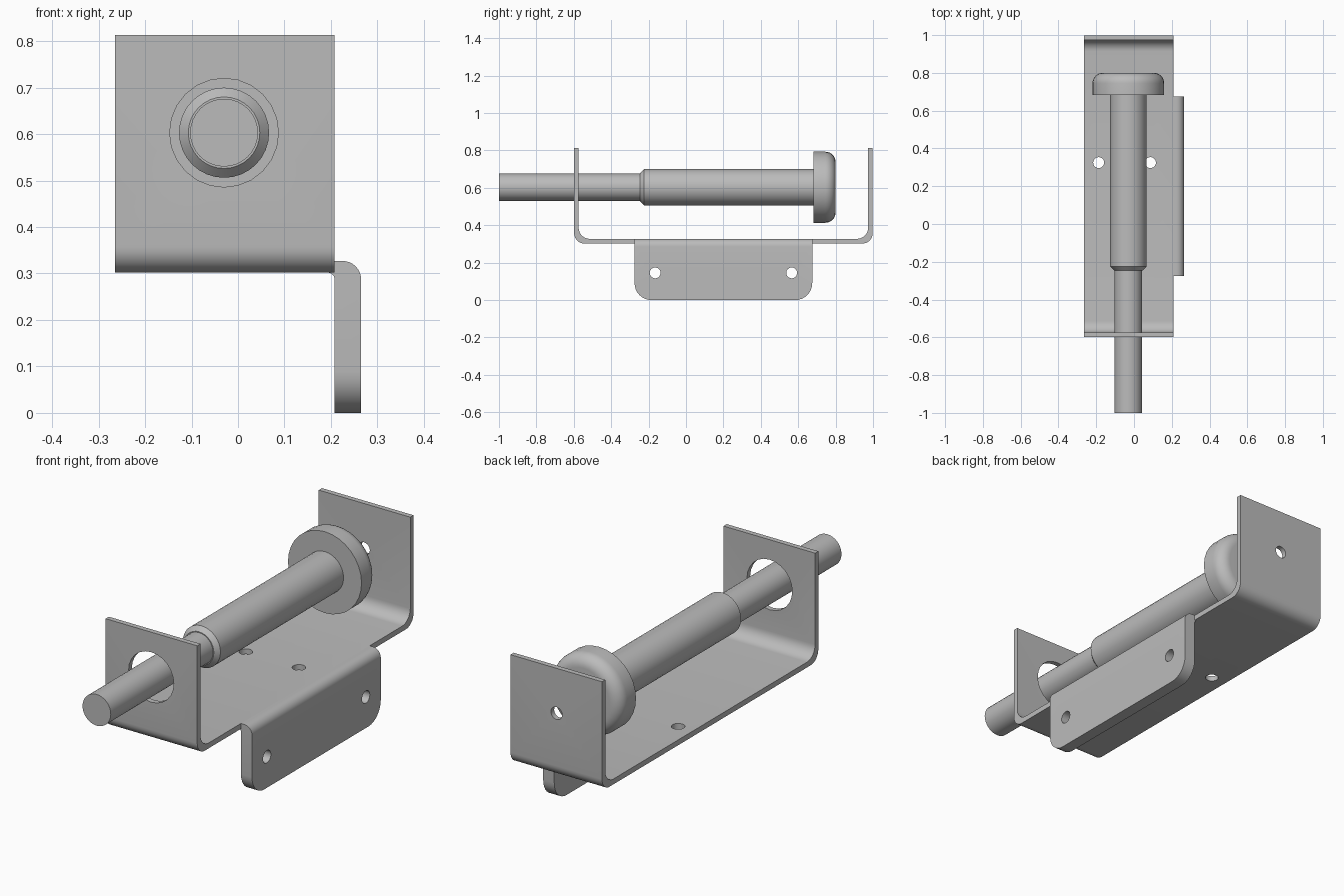
import bpy, bmesh, math
from mathutils import Vector, Matrix

cube = bpy.data.objects.get("Cube")
if cube:
    bpy.data.objects.remove(cube, do_unlink=True)

steel = bpy.data.materials.new("grey_steel")
steel.use_nodes = True
grey = (0.5, 0.5, 0.5, 1)
steel.diffuse_color = grey
steel.node_tree.nodes["Principled BSDF"].inputs["Base Color"].default_value = grey

PIN_X, PIN_Z = -0.03, 0.603


def finish(name, bm):
    bmesh.ops.recalc_face_normals(bm, faces=bm.faces)
    mesh = bpy.data.meshes.new(name)
    bm.to_mesh(mesh)
    bm.free()
    mesh.materials.append(steel)
    obj = bpy.data.objects.new(name, mesh)
    bpy.context.collection.objects.link(obj)
    return obj


def activate(obj):
    bpy.ops.object.select_all(action='DESELECT')
    obj.select_set(True)
    bpy.context.view_layer.objects.active = obj


def smooth(obj):
    activate(obj)
    bpy.ops.object.shade_smooth_by_angle(angle=math.radians(30))


def rounded(corners, steps=8):
    """Turn (a, b, radius) corners into an outline with arcs."""
    out = []
    for i, (a, b, r) in enumerate(corners):
        p = Vector((a, b))
        if r == 0:
            out.append(p)
            continue
        u = (Vector(corners[i - 1][:2]) - p).normalized()
        v = (Vector(corners[(i + 1) % len(corners)][:2]) - p).normalized()
        for k in range(steps + 1):
            t = k / steps * math.pi / 2
            out.append(p + u * r * (1 - math.sin(t)) + v * r * (1 - math.cos(t)))
    return out


def extrude(points, place, offset):
    bm = bmesh.new()
    face = bm.faces.new([bm.verts.new(place(p)) for p in points])
    res = bmesh.ops.extrude_face_region(bm, geom=[face], use_keep_orig=True)
    verts = [g for g in res["geom"] if isinstance(g, bmesh.types.BMVert)]
    bmesh.ops.translate(bm, verts=verts, vec=offset)
    return bm


def drill(obj, centre, radius, axis):
    """Cut one round hole along the given axis."""
    turn = {'X': Matrix.Rotation(math.pi / 2, 4, 'Y'),
            'Y': Matrix.Rotation(math.pi / 2, 4, 'X'),
            'Z': Matrix.Identity(4)}[axis]
    bm = bmesh.new()
    bmesh.ops.create_cone(bm, cap_ends=True, segments=24, radius1=radius,
                          radius2=radius, depth=0.2,
                          matrix=Matrix.Translation(centre) @ turn)
    cutter = finish("hole_cutter", bm)
    cutter.hide_render = True
    mod = obj.modifiers.new("hole", 'BOOLEAN')
    mod.operation = 'DIFFERENCE'
    mod.solver = 'EXACT'
    mod.object = cutter
    activate(obj)
    bpy.ops.object.modifier_apply(modifier=mod.name)
    bpy.data.objects.remove(cutter, do_unlink=True)


# Bent U-shaped bracket
F, B, BOTTOM, FLOOR, TOP, T = -0.598, 0.998, 0.302, 0.327, 0.813, 0.024
outline = rounded([(F, TOP, 0), (F, BOTTOM, 0.055), (B, BOTTOM, 0.055), (B, TOP, 0),
                   (B - T, TOP, 0), (B - T, FLOOR, 0.06),
                   (F + T, FLOOR, 0.06), (F + T, TOP, 0)])
bracket = finish("bracket", extrude(
    outline, lambda p: (-0.265, p.x, p.y), (0.473, 0, 0)))
drill(bracket, (PIN_X, F, PIN_Z), 0.117, 'Y')
drill(bracket, (PIN_X, B, PIN_Z), 0.029, 'Y')
for x in (-0.187, 0.087):
    drill(bracket, (x, 0.325, BOTTOM), 0.029, 'Z')
smooth(bracket)

# Side mounting flange with rounded lower corners
IN, OUT = 0.208, 0.265
section = rounded([(IN, FLOOR, 0), (OUT, FLOOR, 0.04), (OUT, 0, 0), (IN, 0, 0),
                   (IN, BOTTOM, 0.015), (IN - 0.018, BOTTOM, 0)])
bm = extrude(section, lambda p: (p.x, -0.275, p.y), (0, 0.95, 0))
ends = [e for e in bm.edges if all(v.co.z < 0.001 for v in e.verts)
        and abs(e.verts[0].co.y - e.verts[1].co.y) < 0.001]
bmesh.ops.bevel(bm, geom=ends, offset=0.09, segments=8, profile=0.5, affect='EDGES')
flange = finish("mounting_flange", bm)
for y in (-0.165, 0.565):
    drill(flange, (0.236, y, 0.145), 0.029, 'X')
smooth(flange)

# Stepped pin with a round-edged head
profile = [(0, -1), (0.073, -1), (0.073, -0.245), (0.077, -0.245), (0.097, -0.225),
           (0.097, 0.683), (0.19, 0.683)]
for k in range(9):
    t = k / 8 * math.pi / 2
    profile.append((0.135 + 0.055 * math.cos(t), 0.745 + 0.055 * math.sin(t)))
profile.append((0, 0.8))
bm = bmesh.new()
verts = [bm.verts.new((PIN_X + r, y, PIN_Z)) for r, y in profile]
edges = [bm.edges.new(pair) for pair in zip(verts, verts[1:])]
bmesh.ops.spin(bm, geom=verts + edges, cent=(PIN_X, 0, PIN_Z), axis=(0, 1, 0),
               angle=math.tau, steps=32, use_merge=True)
bmesh.ops.remove_doubles(bm, verts=bm.verts, dist=0.0005)
smooth(finish("plunger_pin", bm))
